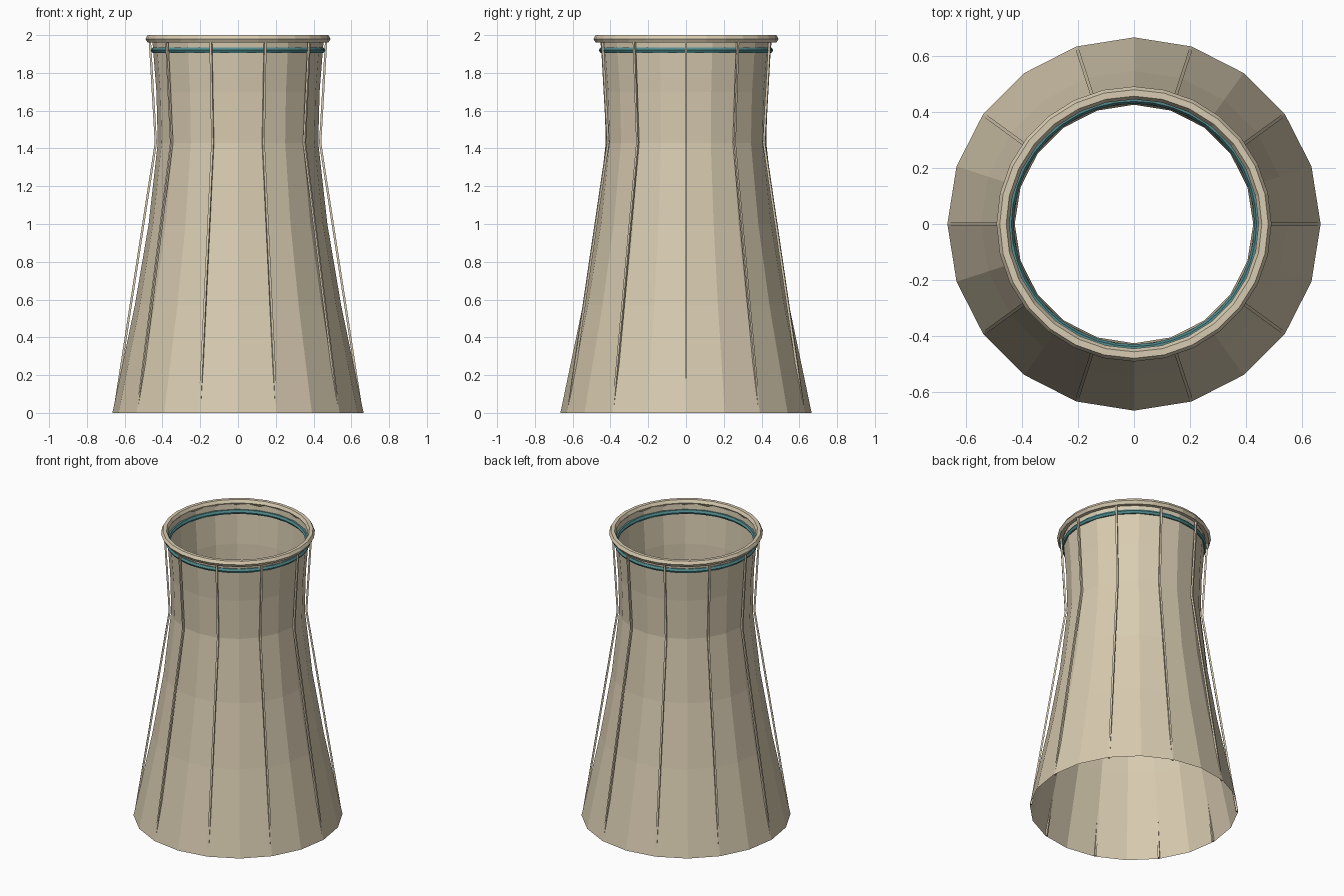
import bpy, bmesh, math
from mathutils import Vector, Matrix

cube = bpy.data.objects.get("Cube")
if cube:
    bpy.data.objects.remove(cube, do_unlink=True)


def material(name, rgb):
    m = bpy.data.materials.new(name)
    m.use_nodes = True
    m.diffuse_color = (*rgb, 1)
    m.node_tree.nodes["Principled BSDF"].inputs["Base Color"].default_value = (*rgb, 1)
    return m


concrete = material("pale concrete", (0.69, 0.60, 0.44))
teal = material("teal band", (0.085, 0.26, 0.27))


def revolve(name, profile, sides, mat, closed=False):
    """Spin a (radius, height) profile around z into a flat-shaded surface."""
    bm = bmesh.new()
    rings = []
    for r, z in profile:
        rings.append([bm.verts.new((r * math.cos(a), r * math.sin(a), z))
                      for a in (math.tau * i / sides for i in range(sides))])
    pairs = list(zip(rings, rings[1:]))
    if closed:
        pairs.append((rings[-1], rings[0]))
    for low, high in pairs:
        for i in range(sides):
            j = (i + 1) % sides
            bm.faces.new((low[i], low[j], high[j], high[i]))
    return finish(name, bm, mat)


def finish(name, bm, mat):
    mesh = bpy.data.meshes.new(name)
    bm.to_mesh(mesh)
    bm.free()
    mesh.materials.append(mat)
    obj = bpy.data.objects.new(name, mesh)
    bpy.context.collection.objects.link(obj)
    return obj


def ring(name, radius, thickness, z, sides, mat):
    """Ring with a hexagonal cross-section."""
    section = [(radius + thickness * math.cos(a), z + thickness * math.sin(a))
               for a in (math.tau * k / 6 for k in range(6))]
    return revolve(name, section, sides, mat, closed=True)


# Open, waisted tower wall
revolve("tower_shell", [(0.665, 0), (0.546, 0.57), (0.473, 1.0), (0.425, 1.43),
                        (0.432, 1.7), (0.454, 1.98)], 20, concrete)

# Top lip and the coloured band just below it
ring("top_rim", 0.467, 0.023, 1.98, 28, concrete)
ring("teal_band", 0.445, 0.0165, 1.92, 40, teal)

# Ten slender bent ribs, each a square bar swept along the same path
path = [(0.656, 0), (0.435, 1.43), (0.466, 1.96)]
half = 0.006
for n in range(10):
    bm = bmesh.new()
    loops = [[bm.verts.new((r + dx * half, dy * half, z))
              for dx, dy in ((-1, -1), (1, -1), (1, 1), (-1, 1))] for r, z in path]
    for low, high in zip(loops, loops[1:]):
        for i in range(4):
            j = (i + 1) % 4
            bm.faces.new((low[i], low[j], high[j], high[i]))
    bm.faces.new(reversed(loops[0]))
    bm.faces.new(loops[-1])
    bm.transform(Matrix.Rotation(math.tau * n / 10, 4, 'Z'))
    finish(f"rib_{n + 1}", bm, concrete)
